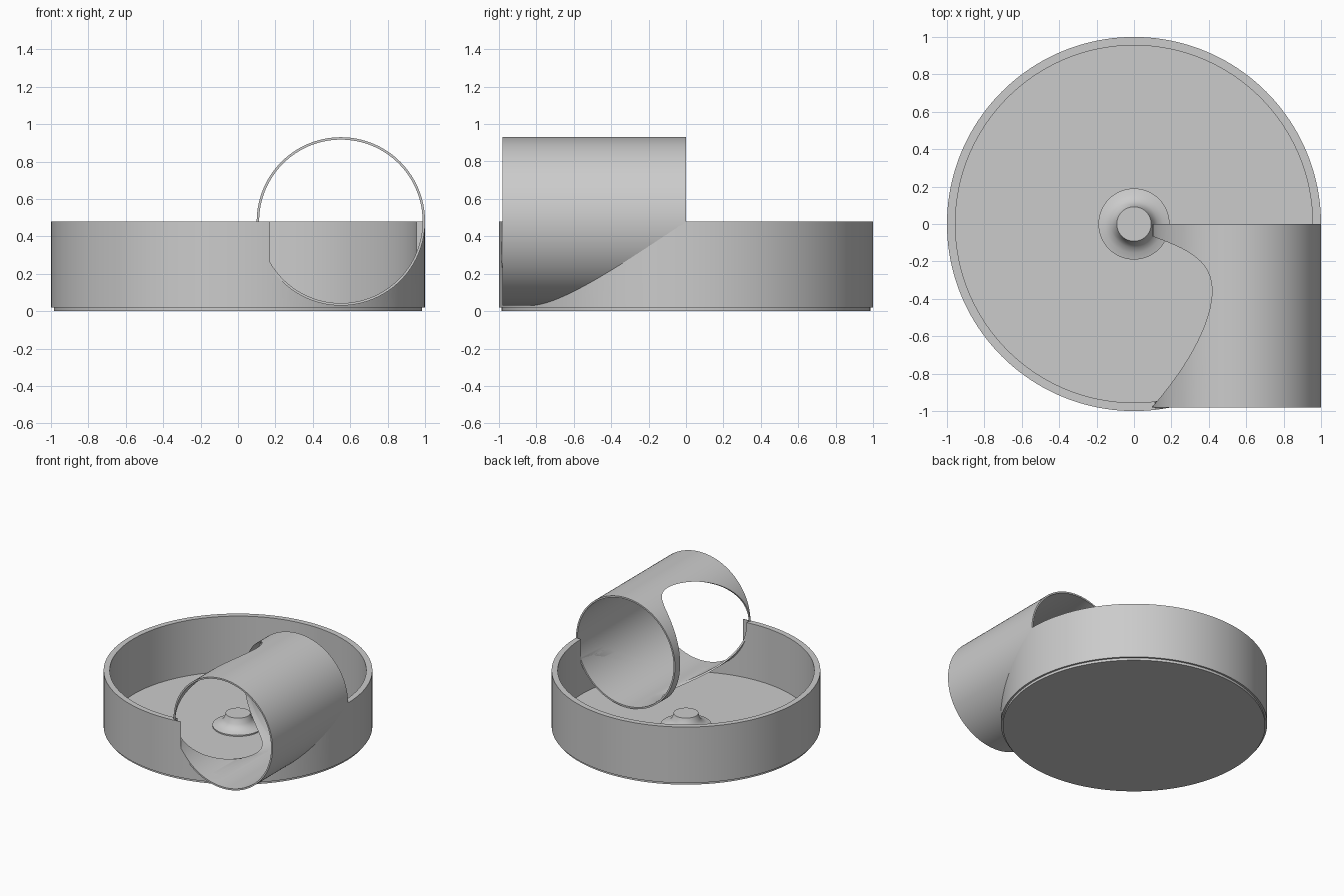
import bpy, bmesh, math
from mathutils import Matrix

if "Cube" in bpy.data.objects:
    bpy.data.objects.remove(bpy.data.objects["Cube"], do_unlink=True)

grey = bpy.data.materials.new("light_grey")
grey.use_nodes = True
colour = (0.6, 0.6, 0.6, 1)
grey.diffuse_color = colour
grey.node_tree.nodes["Principled BSDF"].inputs["Base Color"].default_value = colour

MAJOR, AXIS_Z = 0.55, 0.48      # duct centre line
TUBE_OUT, TUBE_IN = 0.45, 0.437
# lays a lathe along -y, starting at the duct centre
ALONG_DUCT = Matrix.Translation((MAJOR, 0, AXIS_Z)) @ Matrix.Rotation(math.pi / 2, 4, 'X')


def lathe(name, profile, closed=False, steps=160, matrix=Matrix()):
    """Spin an (r, z) profile about z; an open profile starts and ends on the axis."""
    bm = bmesh.new()
    verts = [bm.verts.new((r, 0, z)) for r, z in profile]
    pairs = list(zip(verts, verts[1:] + verts[:1])) if closed else list(zip(verts, verts[1:]))
    edges = [bm.edges.new(p) for p in pairs]
    bmesh.ops.spin(bm, geom=verts + edges, cent=(0, 0, 0), axis=(0, 0, 1),
                   angle=2 * math.pi, steps=steps, use_duplicate=False)
    bmesh.ops.remove_doubles(bm, verts=bm.verts, dist=1e-5)
    bmesh.ops.recalc_face_normals(bm, faces=bm.faces)
    bm.transform(matrix)
    mesh = bpy.data.meshes.new(name)
    bm.to_mesh(mesh)
    bm.free()
    mesh.materials.append(grey)
    obj = bpy.data.objects.new(name, mesh)
    bpy.context.collection.objects.link(obj)
    return obj


def activate(obj):
    bpy.ops.object.select_all(action='DESELECT')
    obj.select_set(True)
    bpy.context.view_layer.objects.active = obj


def cut(obj, cutter):
    mod = obj.modifiers.new("cut", 'BOOLEAN')
    mod.operation, mod.solver, mod.object = 'DIFFERENCE', 'EXACT', cutter
    activate(obj)
    bpy.ops.object.modifier_apply(modifier=mod.name)
    bpy.data.objects.remove(cutter, do_unlink=True)


def ring(name, inner, outer, low, high, **kw):
    return lathe(name, [(inner, low), (outer, low), (outer, high), (inner, high)], True, **kw)


def disc(name, radius, low, high, **kw):
    return lathe(name, [(0, low), (radius, low), (radius, high), (0, high)], **kw)


# Floor and centre hub with a flared foot
base = disc("base_disc", 0.985, 0, 0.025)
hub = lathe("hub", [(0, 0.02), (0.19, 0.02), (0.19, 0.035), (0.155, 0.043), (0.125, 0.06),
                    (0.105, 0.085), (0.092, 0.13), (0, 0.13)], steps=96)

# Round wall, opened where the duct enters
wall = ring("dish_wall", 0.955, 1, 0.02, AXIS_Z)
bore = disc("bore_cutter", TUBE_IN, 0, 0.985, matrix=ALONG_DUCT)
bore.hide_render = True
cut(wall, bore)

# Tangential duct, opened by the ring-shaped channel inside the dish
duct = ring("inlet_duct", TUBE_IN, TUBE_OUT, 0, 0.98, matrix=ALONG_DUCT)
circle = [(MAJOR + 0.43 * math.cos(a), AXIS_Z + 0.43 * math.sin(a))
          for a in (2 * math.pi * i / 96 for i in range(96))]
channel = lathe("channel_cutter", circle, True)
channel.hide_render = True
cut(duct, channel)

for part in (base, hub, wall, duct):
    activate(part)
    bpy.ops.object.shade_smooth_by_angle(angle=math.radians(35))
